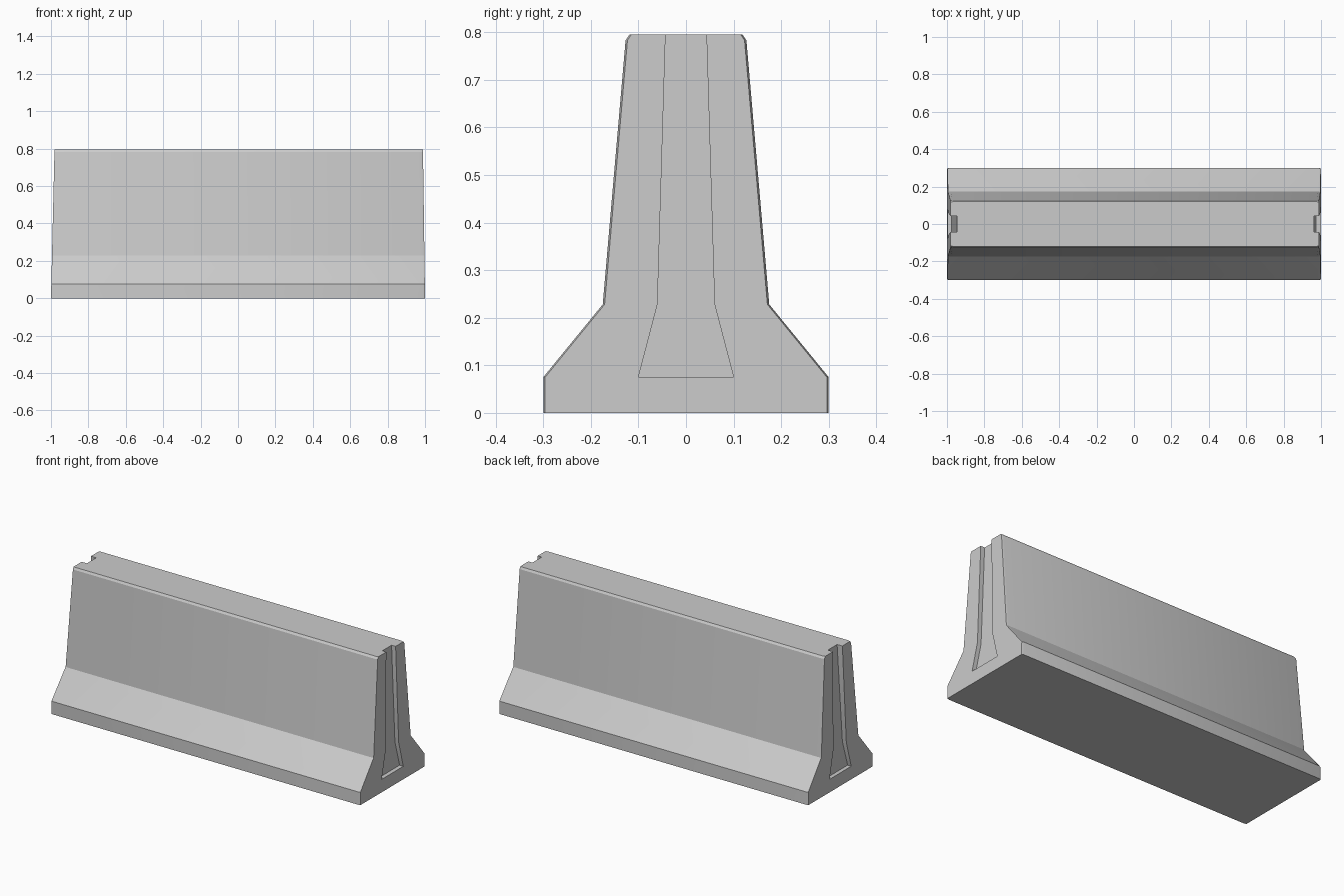
import bpy, bmesh, math

if "Cube" in bpy.data.objects:
    bpy.data.objects.remove(bpy.data.objects["Cube"])

TOP = 0.795
# right half of the cross-section (y, z), bottom to top
HALF = [(0.30, 0.0), (0.30, 0.075), (0.175, 0.228), (0.127, 0.783), (0.119, TOP)]
GROOVE = [(0.10, 0.075), (0.06, 0.228), (0.043, TOP), (0.0425, TOP + 0.02)]
# (side, lean of the end face, groove floor x at bottom, groove floor x at top)
ENDS = [(-1, 0.019, 0.975, 0.947), (1, 0.011, 0.975, 0.963)]


def mirrored(half):
    return half + [(-y, z) for y, z in reversed(half)]


def loft(name, sections):
    """Skin a list of matching closed rings and cap both ends."""
    bm = bmesh.new()
    rings = [[bm.verts.new(p) for p in s] for s in sections]
    n = len(rings[0])
    for a, b in zip(rings, rings[1:]):
        for i in range(n):
            j = (i + 1) % n
            bm.faces.new((a[i], a[j], b[j], b[i]))
    bm.faces.new(rings[0])
    bm.faces.new(rings[-1])
    bmesh.ops.recalc_face_normals(bm, faces=bm.faces)
    mesh = bpy.data.meshes.new(name)
    bm.to_mesh(mesh)
    bm.free()
    obj = bpy.data.objects.new(name, mesh)
    bpy.context.collection.objects.link(obj)
    return obj


def end_ring(side, lean, back, inset):
    return [(side * (1 - lean * z / TOP - back),
             y - math.copysign(inset, y), z) for y, z in mirrored(HALF)]


# barrier body with leaning ends and a fine chamfer around each end
(ls, ll, _, _), (rs, rl, _, _) = ENDS
body = loft("concrete_barrier", [
    end_ring(ls, ll, 0.0, 0.004), end_ring(ls, ll, 0.012, 0.0),
    end_ring(rs, rl, 0.012, 0.0), end_ring(rs, rl, 0.0, 0.004)])

# flared connection slot in each end
for side, lean, low, high in ENDS:
    prof = mirrored(GROOVE)
    floor = [(side * (low + (high - low) * (z - 0.075) / (TOP - 0.075)), y, z)
             for y, z in prof]
    outer = [(side * 1.05, y, z) for y, z in prof]
    cutter = loft("slot_cutter", [floor, outer])
    cutter.hide_render = True
    cutter.hide_set(True)
    mod = body.modifiers.new("end_slot", 'BOOLEAN')
    mod.operation = 'DIFFERENCE'
    mod.solver = 'EXACT'
    mod.object = cutter

# apply the slots and remove the cutters
bpy.context.view_layer.objects.active = body
body.select_set(True)
for mod in list(body.modifiers):
    cutter = mod.object
    bpy.ops.object.modifier_apply(modifier=mod.name)
    bpy.data.objects.remove(cutter)
bpy.ops.object.shade_smooth_by_angle(angle=math.radians(25))
